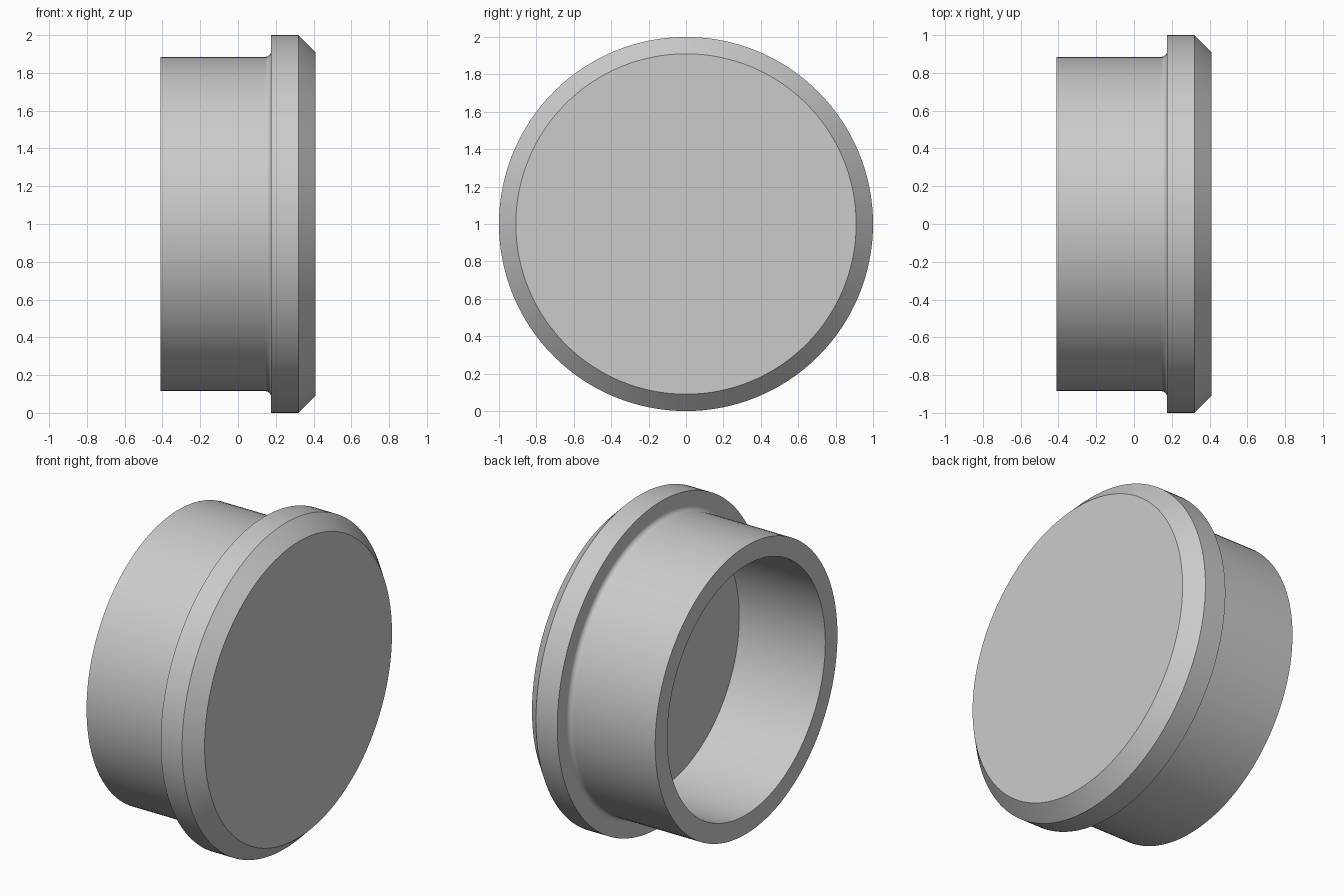
import bpy
import bmesh
import math
from mathutils import Vector

cube = bpy.data.objects.get("Cube")
if cube:
    bpy.data.objects.remove(cube, do_unlink=True)

SEGMENTS = 128
BACK, FLANGE, SHOULDER, FACE = -0.41, 0.175, 0.32, 0.41   # stations along x
BORE_R, SLEEVE_R, FLANGE_R, FACE_R = 0.767, 0.885, 1.0, 0.91
FILLET = 0.03

# Single flat colour
grey = bpy.data.materials.new("plain_grey")
colour = (0.6, 0.6, 0.6, 1.0)
grey.diffuse_color = colour
grey.use_nodes = True
for node in grey.node_tree.nodes:
    if node.type == 'BSDF_PRINCIPLED':
        node.inputs["Base Color"].default_value = colour

# Half section (x, radius): bore floor, bore, sleeve, fillet, flange, chamfer, closed face
profile = [(FLANGE, 0), (FLANGE, BORE_R), (BACK, BORE_R), (BACK, SLEEVE_R)]
for i in range(7):
    a = math.pi / 2 * i / 6
    profile.append((FLANGE - FILLET + FILLET * math.sin(a),
                    SLEEVE_R + FILLET - FILLET * math.cos(a)))
profile += [(FLANGE, FLANGE_R), (SHOULDER, FLANGE_R), (FACE, FACE_R), (FACE, 0)]

# Revolve the section around the x axis
bm = bmesh.new()
verts = [bm.verts.new((x, 0, r)) for x, r in profile]
edges = [bm.edges.new(pair) for pair in zip(verts, verts[1:])]
bmesh.ops.spin(bm, geom=verts + edges, cent=Vector((0, 0, 0)), axis=Vector((1, 0, 0)),
               angle=math.tau, steps=SEGMENTS, use_duplicate=False)
bmesh.ops.remove_doubles(bm, verts=bm.verts[:], dist=0.0005)
bmesh.ops.recalc_face_normals(bm, faces=bm.faces[:])
mesh = bpy.data.meshes.new("flanged_cap")
bm.to_mesh(mesh)
bm.free()
mesh.materials.append(grey)

cap = bpy.data.objects.new("flanged_cap", mesh)
cap.location.z = FLANGE_R
bpy.context.collection.objects.link(cap)

# Smooth round walls, crisp rims
bpy.ops.object.select_all(action='DESELECT')
cap.select_set(True)
bpy.context.view_layer.objects.active = cap
bpy.ops.object.shade_smooth_by_angle(angle=math.radians(30))
weighted = cap.modifiers.new("weighted_normals", 'WEIGHTED_NORMAL')
weighted.keep_sharp = True
